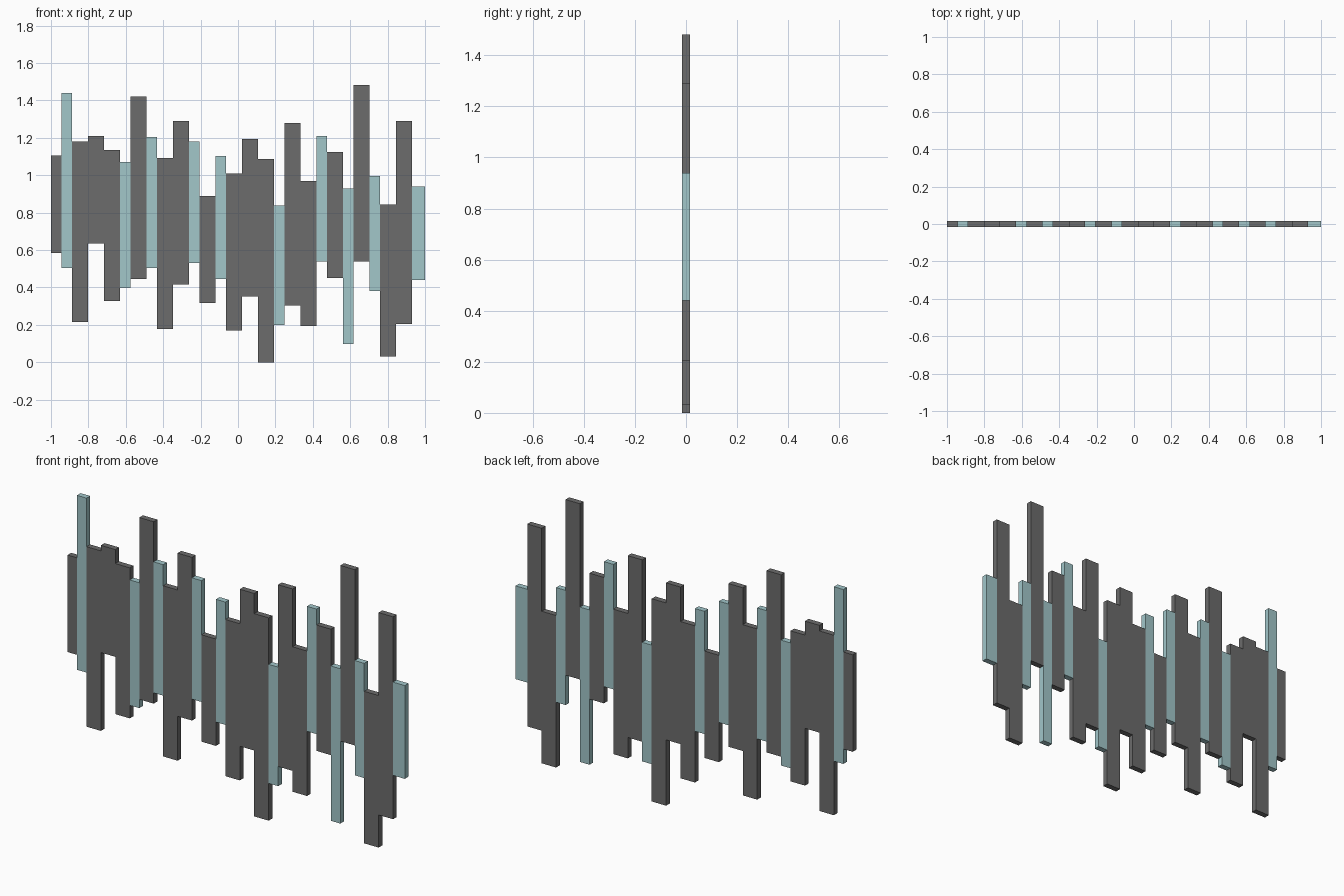
import bpy

if "Cube" in bpy.data.objects:
    bpy.data.objects.remove(bpy.data.objects["Cube"])

THICK = 0.031
WIDTH = {"dark": 0.0855, "teal": 0.0563}


def material(name, color):
    m = bpy.data.materials.new(name)
    m.diffuse_color = (*color, 1.0)
    m.use_nodes = True
    m.node_tree.nodes["Principled BSDF"].inputs["Base Color"].default_value = m.diffuse_color
    return m


mats = {"dark": material("dark_grey", (0.15, 0.15, 0.15)),
        "teal": material("pale_teal", (0.36, 0.57, 0.59))}

# Vertical slats from left to right: kind, bottom, top
slats = [
    ("dark", 0.585, 1.105), ("teal", 0.505, 1.44), ("dark", 0.215, 1.18),
    ("dark", 0.635, 1.21), ("dark", 0.328, 1.135), ("teal", 0.398, 1.07),
    ("dark", 0.445, 1.42), ("teal", 0.503, 1.205), ("dark", 0.177, 1.092),
    ("dark", 0.415, 1.29), ("teal", 0.53, 1.18), ("dark", 0.317, 0.89),
    ("teal", 0.445, 1.103), ("dark", 0.17, 1.01), ("dark", 0.353, 1.195),
    ("dark", 0.0, 1.087), ("teal", 0.2, 0.838), ("dark", 0.305, 1.28),
    ("dark", 0.193, 0.97), ("teal", 0.54, 1.21), ("dark", 0.45, 1.125),
    ("teal", 0.098, 0.928), ("dark", 0.54, 1.482), ("teal", 0.38, 0.995),
    ("dark", 0.03, 0.845), ("dark", 0.205, 1.29), ("teal", 0.44, 0.94),
]


def add_slat(name, x0, x1, z0, z1, mat):
    bpy.ops.mesh.primitive_cube_add(size=1, location=((x0 + x1) / 2, 0, (z0 + z1) / 2))
    slat = bpy.context.object
    slat.name = name
    slat.scale = (x1 - x0, THICK, z1 - z0)
    bpy.ops.object.transform_apply(location=False, rotation=False, scale=True)
    slat.data.materials.append(mat)


# Slats sit edge to edge; the first is narrow and the last fills to the end
x = -1.0
for i, (kind, bottom, top) in enumerate(slats):
    end = x + WIDTH[kind]
    if i == 0:
        end = -0.944
    elif i == len(slats) - 1:
        end = 1.0
    add_slat(f"{kind}_slat_{i + 1:02d}", x, end, bottom, top, mats[kind])
    x = end
